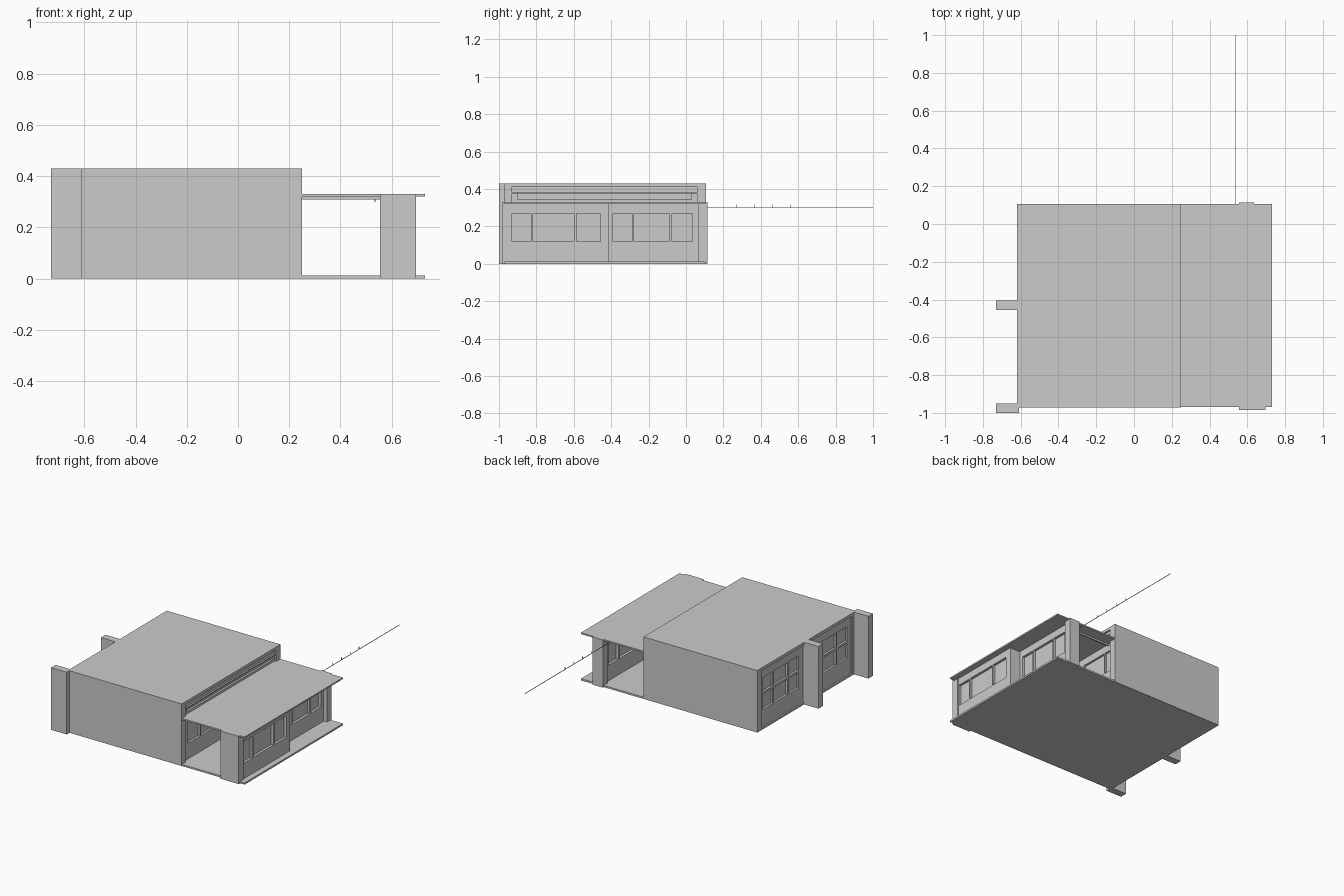
import bpy, bmesh
from mathutils import Vector

if "Cube" in bpy.data.objects:
    bpy.data.objects.remove(bpy.data.objects["Cube"])


def boxes(name, bounds):
    """One mesh object from a list of (x0, x1, y0, y1, z0, z1) boxes."""
    bm = bmesh.new()
    for x0, x1, y0, y1, z0, z1 in bounds:
        lo, hi = Vector((x0, y0, z0)), Vector((x1, y1, z1))
        vs = bmesh.ops.create_cube(bm, size=1)["verts"]
        for v in vs:
            v.co = Vector([(lo[i] + hi[i]) / 2 + v.co[i] * (hi[i] - lo[i]) for i in range(3)])
    me = bpy.data.meshes.new(name)
    bm.to_mesh(me)
    bm.free()
    ob = bpy.data.objects.new(name, me)
    bpy.context.collection.objects.link(ob)
    return ob


def window_wall(name, x0, x1, y0, y1, z0, z1, columns, rows):
    """Wall across x with window openings, closed by a thin pane in the middle."""
    wall = boxes(name, [(x0, x1, y0, y1, z0, z1)])
    cutter = boxes(name + "_cutter", [(x0 - .05, x1 + .05, a, b, c, d)
                                      for a, b in columns for c, d in rows])
    mod = wall.modifiers.new("openings", "BOOLEAN")
    mod.operation = "DIFFERENCE"
    mod.solver = "EXACT"
    mod.object = cutter
    bpy.context.view_layer.objects.active = wall
    bpy.ops.object.modifier_apply(modifier=mod.name)
    bpy.data.objects.remove(cutter)
    m = (x0 + x1) / 2
    boxes(name + "_glass", [(m - .003, m + .003, y0 + .01, y1 - .01,
                             rows[0][0] - .01, rows[-1][1] + .01)])


def lights(start, widths, bar=.012):
    """Window column ranges separated by slim mullions."""
    out = []
    for w in widths:
        out.append((start, start + w))
        start += w + bar
    return out


# Floor and roofs
boxes("main_floor", [(-.62, .25, -.97, .105, 0, .012)])
boxes("side_floor", [(.25, .73, -.97, .105, 0, .012)])
boxes("main_roof", [(-.62, .25, -.97, .105, .41, .43)])
boxes("side_roof", [(.23, .73, -.97, .105, .32, .33)])

# Blank end walls of the main room
boxes("front_wall", [(-.62, .25, -.972, -.93, .002, .43)])
boxes("back_wall", [(-.62, .25, .06, .107, .002, .43)])

# Projecting piers on the left and right
boxes("left_front_pier", [(-.73, -.61, -1, -.95, 0, .43)])
boxes("left_middle_pier", [(-.73, -.58, -.455, -.405, 0, .43)])
boxes("right_front_pier", [(.555, .695, -.985, -.935, 0, .33)])
boxes("right_middle_pier", [(.60, .69, -.455, -.415, .01, .325)])
boxes("right_back_pier", [(.555, .635, .065, .115, 0, .33)])

# Left window walls, two rows of lights
rows = [(.13, .235), (.25, .35)]
window_wall("left_front_windows", -.61, -.575, -.94, -.43, .01, .415,
            lights(-.89, (.11, .18, .11)), rows)
window_wall("left_back_windows", -.61, -.575, -.43, .07, .01, .415,
            lights(-.36, (.11, .15, .11)), rows)

# Right side gallery windows, the rear half set back
window_wall("right_front_windows", .65, .69, -.94, -.44, .01, .322,
            lights(-.93, (.10, .22, .13)), [(.12, .27)])
window_wall("right_back_windows", .57, .61, -.44, .07, .01, .322,
            lights(-.39, (.10, .19, .11)), [(.12, .27)])

# Inner wall between main room and gallery, with high-level windows
window_wall("inner_windows", .20, .235, -.94, .07, .01, .32,
            lights(-.88, (.13, .20, .14, .14, .20, .05)), [(.12, .27)])
window_wall("clerestory", .205, .238, -.94, .07, .32, .415,
            [(-.90, .03)], [(.345, .375)])
boxes("wall_rail", [(.22, .249, -.94, .07, .375, .382)])

# Ceiling beams and long thin rail with upright hangers
boxes("ceiling_beam", [(.235, .555, y, y + .008, .308, .32) for y in (-.43, .02)])
boxes("long_rail", [(.534, .537, -.9, 1, .299, .302)])
boxes("rail_hangers", [(.534, .537, y, y + .003, .30, .318)
                       for y in (-.40, -.2, .0, .27, .365, .46, .555)])
